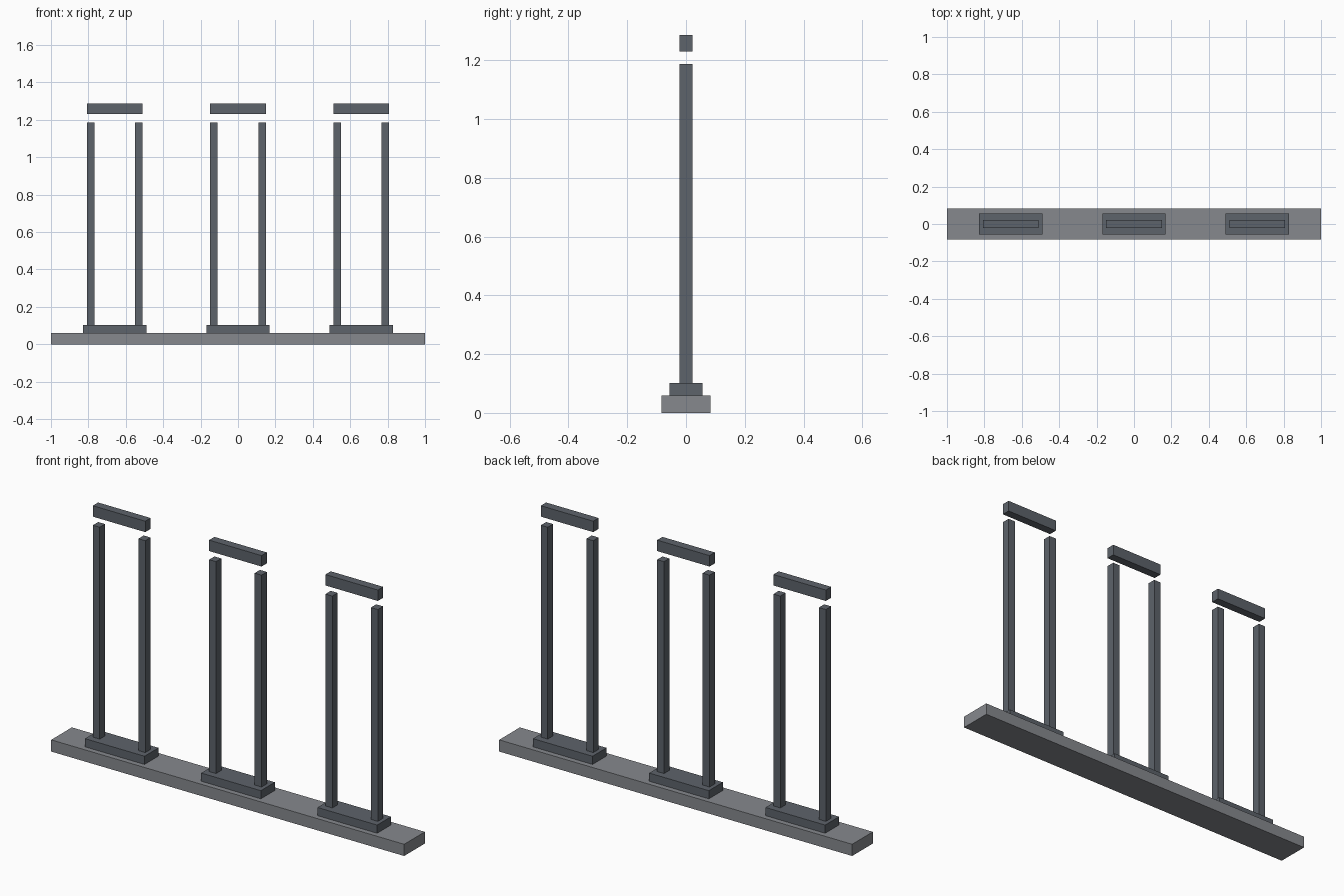
import bpy

if "Cube" in bpy.data.objects:
    bpy.data.objects.remove(bpy.data.objects["Cube"], do_unlink=True)


def material(name, rgb):
    m = bpy.data.materials.new(name)
    m.use_nodes = True
    m.diffuse_color = (*rgb, 1)
    bsdf = next(n for n in m.node_tree.nodes if n.type == 'BSDF_PRINCIPLED')
    bsdf.inputs["Base Color"].default_value = (*rgb, 1)
    return m


def box(name, x, z0, z1, width, depth, mat):
    """Box centred on y = 0, given its x centre and z range."""
    bpy.ops.mesh.primitive_cube_add(size=1, location=(x, 0, (z0 + z1) / 2))
    ob = bpy.context.object
    ob.name = name
    ob.scale = (width, depth, z1 - z0)
    bpy.ops.object.transform_apply(location=False, rotation=False, scale=True)
    ob.data.materials.append(mat)
    return ob


stone = material("light grey stone", (0.24, 0.25, 0.27))
slate = material("dark slate", (0.11, 0.125, 0.145))

# Long ground slab
box("base_slab", 0, 0, 0.06, 2.0, 0.167, stone)

# Three gates: plinth, two posts and a floating lintel
for label, x in (("right", -0.659), ("middle", 0), ("left", 0.659)):
    box(f"{label}_plinth", x, 0.06, 0.102, 0.338, 0.113, slate)
    for side, s in (("right", -1), ("left", 1)):
        box(f"{label}_gate_{side}_post", x + s * 0.129, 0.102, 1.187, 0.039, 0.043, slate)
    box(f"{label}_lintel", x, 1.231, 1.287, 0.297, 0.043, slate)
